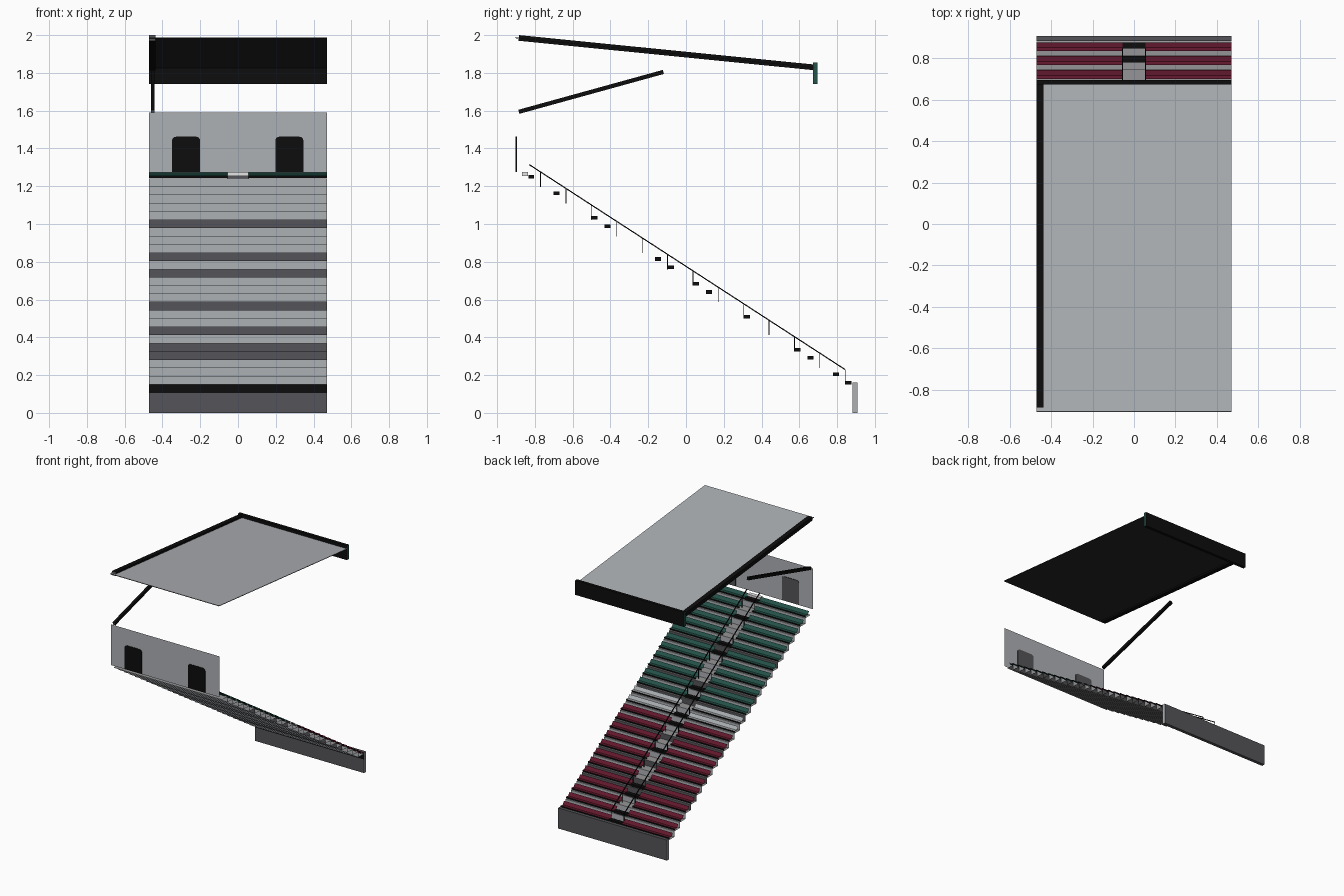
import bpy, bmesh, math
from mathutils import Vector

cube = bpy.data.objects.get("Cube")
if cube:
    bpy.data.objects.remove(cube, do_unlink=True)


def make_material(name, r, g, b):
    m = bpy.data.materials.new(name)
    m.use_nodes = True
    m.diffuse_color = (r, g, b, 1)
    bsdf = next(n for n in m.node_tree.nodes if n.type == 'BSDF_PRINCIPLED')
    bsdf.inputs["Base Color"].default_value = (r, g, b, 1)
    bsdf.inputs["Roughness"].default_value = 0.8
    return m


light = make_material("light grey", 0.42, 0.44, 0.46)
concrete = make_material("concrete grey", 0.30, 0.30, 0.31)
dark = make_material("dark grey", 0.09, 0.09, 0.10)
soffit = make_material("charcoal", 0.02, 0.02, 0.02)
black = make_material("black", 0.004, 0.004, 0.004)
maroon = make_material("maroon", 0.13, 0.010, 0.028)
green = make_material("dark green", 0.018, 0.09, 0.07)
white = make_material("white", 0.85, 0.85, 0.85)

HALF = 0.47          # half width of the stand
AISLE = 0.055        # half width of the central stair
ROWS, RUN, RISE = 26, 0.0672, 0.0436
FRONT_Y, BASE_Z = 0.88, 0.15


def finish(name, bm, mats, rule=None):
    bm.normal_update()
    if rule:
        for f in bm.faces:
            f.material_index = rule(f)
    me = bpy.data.meshes.new(name)
    bm.to_mesh(me)
    bm.free()
    for m in mats:
        me.materials.append(m)
    ob = bpy.data.objects.new(name, me)
    bpy.context.collection.objects.link(ob)
    return ob


def add_box(bm, x, y, z):
    """Box from three (low, high) ranges."""
    verts = bmesh.ops.create_cube(bm, size=1)["verts"]
    for v in verts:
        v.co = Vector([(lo + hi) / 2 + c * (hi - lo) for c, (lo, hi) in zip(v.co, (x, y, z))])
    return verts


def add_bar(bm, x, start, end, width, depth):
    """Sloping bar in a plane of constant x, between two (y, z) points."""
    a, b = Vector((x, *start)), Vector((x, *end))
    d = (b - a).normalized()
    side = Vector((1, 0, 0))
    up = side.cross(d)
    for v in bmesh.ops.create_cube(bm, size=1)["verts"]:
        c = v.co.copy()
        v.co = (a + b) / 2 + side * c.x * width + d * c.y * (b - a).length + up * c.z * depth


def add_strip(bm, profile, x0, x1, index=0):
    """Open sheet: a (y, z) profile swept along x."""
    rows = [[bm.verts.new((x, y, z)) for y, z in profile] for x in (x0, x1)]
    for i in range(len(profile) - 1):
        f = bm.faces.new((rows[0][i], rows[1][i], rows[1][i + 1], rows[0][i + 1]))
        f.material_index = index


def row_origin(i):
    return FRONT_Y - i * RUN, BASE_Z + i * RISE


# Terracing: riser and tread for each row, a few risers darker
bm = bmesh.new()
dark_risers = {4, 5, 7, 10, 14, 16, 20}
for i in range(ROWS):
    y, z = row_origin(i)
    add_strip(bm, [(y, z - RISE), (y, z)], -HALF, HALF, 2 if i == 0 else 1 if i in dark_risers else 0)
    add_strip(bm, [(y, z), (y - RUN, z)], -HALF, HALF, 3)
finish("terrace", bm, [light, dark, black, concrete])

# Bench seating in colour bands, either side of the aisle
bands = [("lower_seats", maroon, range(0, 12)),
         ("middle_seats", light, range(12, 14)),
         ("upper_seats", green, range(14, ROWS))]
for name, mat, rows in bands:
    bm = bmesh.new()
    for i in rows:
        y, z = row_origin(i)
        for x0, x1 in ((-HALF, -AISLE), (AISLE, HALF)):
            add_strip(bm, [(y - 0.006, z + 0.004), (y - 0.004, z + 0.016)], x0, x1, 1)
            add_strip(bm, [(y - 0.004, z + 0.016), (y - 0.030, z + 0.014),
                           (y - 0.046, z + 0.038)], x0, x1)
    finish(name, bm, [mat, black])

# Half steps in the aisle
bm = bmesh.new()
for i in (0, 1, 3, 4, 8, 11, 12, 14, 15, 19, 20, 23, 25):
    y, z = row_origin(i)
    add_box(bm, (-AISLE, AISLE), (y - 0.035, y - 0.004), (z + 0.001, z + 0.02))
finish("aisle_steps", bm, [black, dark], lambda f: int(f.normal.y < -0.9))

bm = bmesh.new()
top_y, top_z = row_origin(ROWS - 1)
add_box(bm, (-AISLE, AISLE), (top_y - RUN, top_y - 0.037), (top_z + 0.015, top_z + 0.035))
finish("top_landing", bm, [white])

# Handrails with a post on every second row
bm = bmesh.new()
slope = RISE / RUN
for x in (-AISLE, AISLE):
    add_bar(bm, x, (0.843, 0.229), (-0.83, 0.229 + 1.673 * slope), 0.006, 0.006)
    for i in range(0, ROWS, 2):
        y, z = row_origin(i)
        add_box(bm, (x - 0.002, x + 0.002), (y - 0.039, y - 0.035), (z, z + 0.078))
finish("handrails", bm, [black])

# Pitch-side wall with pale ends
bm = bmesh.new()
add_box(bm, (-HALF, HALF), (0.882, 0.907), (0, 0.16))
finish("front_wall", bm, [dark, light], lambda f: int(abs(f.normal.x) > 0.9))

# Rear wall and its doorways
bm = bmesh.new()
add_strip(bm, [(-0.898, 1.272), (-0.898, 1.59)], -HALF, HALF)
finish("rear_wall", bm, [light])

bm = bmesh.new()
for cx in (-0.275, 0.272):
    verts = add_box(bm, (cx - 0.074, cx + 0.074), (-0.902, -0.894), (1.275, 1.462))
    corners = [e for e in {e for v in verts for e in v.link_edges}
               if all(v.co.z > 1.4 for v in e.verts)
               and abs(e.verts[0].co.x - e.verts[1].co.x) < 0.001]
    bmesh.ops.bevel(bm, geom=corners, offset=0.02, segments=4, profile=0.5, affect='EDGES')
finish("doorways", bm, [black, dark], lambda f: int(f.normal.y > 0.9))

# Roof sheet: pale above, charcoal below
bm = bmesh.new()
add_bar(bm, 0, (-0.905, 1.986), (0.68, 1.828), 2 * HALF, 0.004)
finish("roof", bm, [light, soffit], lambda f: int(f.normal.z < 0.5))

# Roof edge beam and strut with grey ends
for name, x, a, b, w, d in (("roof_beam", -0.4535, (-0.885, 1.985), (0.68, 1.829), 0.035, 0.03),
                            ("roof_strut", -0.4515, (-0.885, 1.594), (-0.12, 1.805), 0.02, 0.022)):
    bm = bmesh.new()
    add_bar(bm, x, a, b, w, d)
    finish(name, bm, [black, dark], lambda f: int(f.normal.y < -0.9))

# Roof fascia with green ends
bm = bmesh.new()
add_box(bm, (-HALF, HALF), (0.672, 0.695), (1.742, 1.855))
finish("roof_fascia", bm, [black, green], lambda f: int(abs(f.normal.x) > 0.9))
